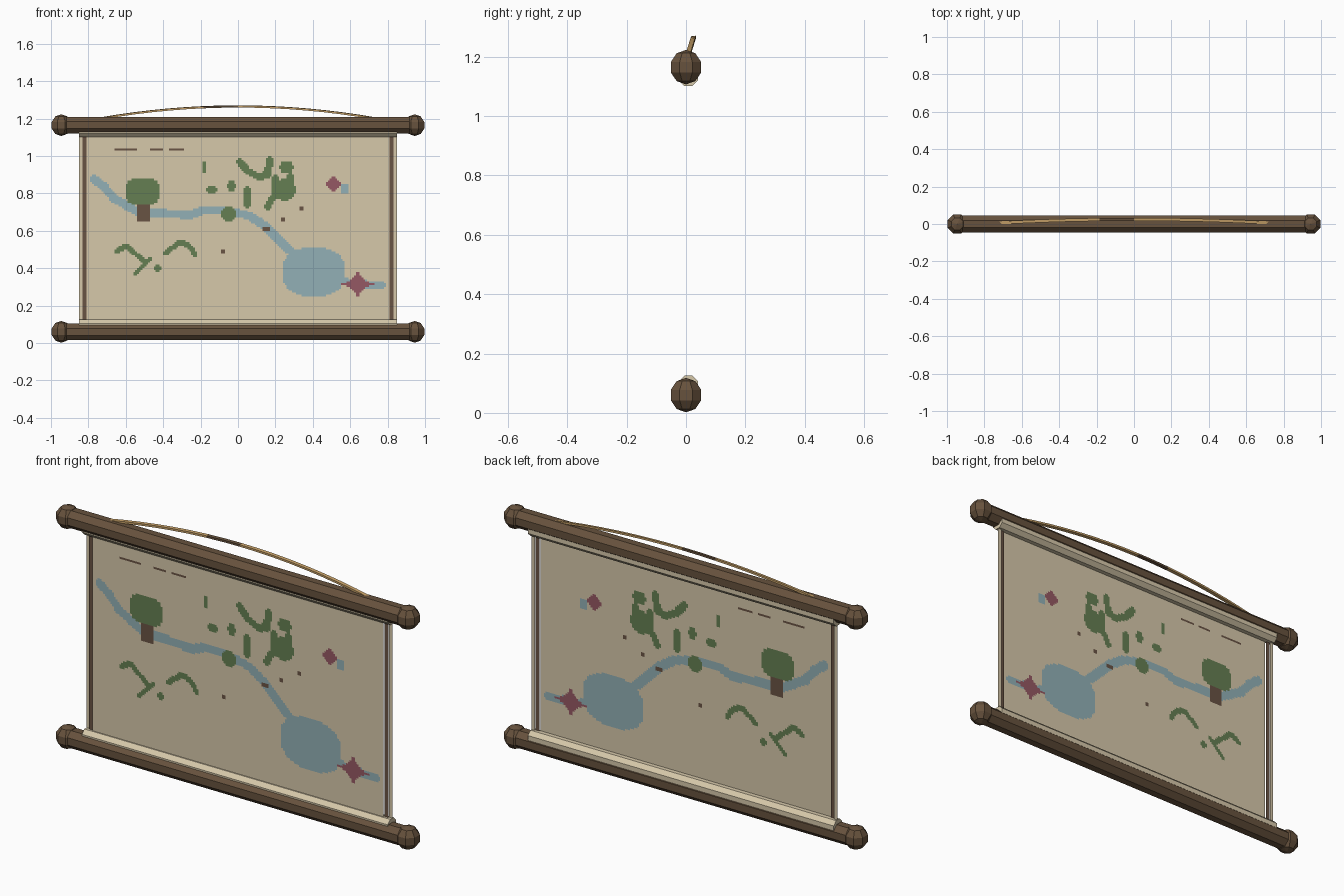
import bpy, bmesh, math
from mathutils import Matrix, Vector

cube = bpy.data.objects.get("Cube")
if cube:
    bpy.data.objects.remove(cube, do_unlink=True)


def material(name, *rgb):
    linear = [((c / 255 + 0.055) / 1.055) ** 2.4 for c in rgb] + [1]
    m = bpy.data.materials.new(name)
    m.use_nodes = True
    m.diffuse_color = linear
    m.node_tree.nodes["Principled BSDF"].inputs["Base Color"].default_value = linear
    return m


wood = material("dark wood", 103, 82, 61)
paper = material("parchment", 214, 200, 170)
green = material("faded green", 101, 127, 82)
blue = material("faded blue", 146, 176, 182)
red = material("faded red", 149, 88, 99)
ink = material("brown ink", 105, 83, 68)
cord = material("tan cord", 200, 162, 105)


def add_object(name, bm, *mats):
    mesh = bpy.data.meshes.new(name)
    bm.to_mesh(mesh)
    bm.free()
    for m in mats:
        mesh.materials.append(m)
    ob = bpy.data.objects.new(name, mesh)
    bpy.context.collection.objects.link(ob)
    return ob


def bar(name, radius, half, y, z, mat):
    # Eight-sided bar along x with a flat side facing front
    bm = bmesh.new()
    turn = Matrix.Rotation(math.pi / 2, 4, 'Y') @ Matrix.Rotation(math.pi / 8, 4, 'Z')
    bmesh.ops.create_cone(bm, cap_ends=True, segments=8, radius1=radius, radius2=radius,
                          depth=2 * half, matrix=Matrix.Translation((0, y, z)) @ turn)
    add_object(name, bm, mat)


def knob(name, x, z):
    bm = bmesh.new()
    turn = Matrix.Rotation(math.pi / 8, 4, 'Z')
    bmesh.ops.create_uvsphere(bm, u_segments=8, v_segments=5, radius=0.058,
                              matrix=Matrix.Translation((x, 0, z)) @ turn)
    add_object(name, bm, wood)


# Rods, end knobs and the paper rolled beside each rod
for level, z, roll_z in (("bottom", 0.06, 0.092), ("top", 1.165, 1.135)):
    bar(level + "_rod", 0.048, 0.93, 0, z, wood)
    bar(level + "_paper_roll", 0.036, 0.85, 0.008, roll_z, paper)
    for side, x in (("left", 0.945), ("right", -0.945)):
        knob(f"{level}_{side}_knob", x, z)


# Painted shapes on the sheet
def near_path(p, path, width):
    for a, b in zip(path, path[1:]):
        a, b = Vector(a), Vector(b)
        t = max(0, min(1, (p - a).dot(b - a) / (b - a).length_squared))
        if (p - a - (b - a) * t).length < width:
            return True
    return False


def in_oval(p, x, z, rx, rz, power=2):
    return abs((p.x - x) / rx) ** power + abs((p.y - z) / rz) ** power < 1


def in_box(p, x0, x1, z0, z1):
    return x0 < p.x < x1 and z0 < p.y < z1


river = [(-.77, .875), (-.72, .84), (-.66, .77), (-.53, .70), (-.25, .685), (-.19, .71),
         (-.06, .71), (.06, .68), (.14, .63), (.26, .51), (.34, .45)]
outflow = [(.5, .35), (.6, .32), (.77, .31)]
hills = [[(-.65, .49), (-.60, .52), (-.49, .43), (-.55, .37)], [(-.49, .43), (-.47, .45)],
         [(-.39, .48), (-.31, .54), (-.26, .52), (-.23, .475)]]
woods = [[(.01, .97), (.05, .92), (.11, .89), (.16, .90), (.17, .98)],
         [(.05, .82), (.05, .74)], [(.20, .88), (.20, .79)], [(.16, .73), (.18, .77)]]
bushes = [(-.18, .94, .014, .03), (-.14, .82, .028, .022), (-.035, .84, .022, .032),
          (-.05, .69, .042, .042), (.26, .94, .038, .035), (.25, .82, .06, .06),
          (.28, .87, .022, .04), (-.43, .40, .018, .018)]
dashes = [(-.66, -.54), (-.47, -.40), (-.37, -.29)]
specks = [(.15, .61, .02), (.24, .66, .015), (.34, .72, .012), (.08, .64, .008), (-.08, .49, .012)]


def paint(p):
    if in_box(p, -.54, -.475, .65, .745) or any(in_box(p, a, b, 1.03, 1.04) for a, b in dashes):
        return 4
    if any(in_box(p, x - r, x + r, z - r / 2, z + r / 2) for x, z, r in specks):
        return 4
    if in_oval(p, .64, .315, .095, .085, 0.65) or in_oval(p, .51, .85, .045, .04, 1):
        return 3
    if in_oval(p, -.51, .81, .095, .075, 2.6) or any(in_oval(p, *b) for b in bushes):
        return 1
    if any(near_path(p, h, .014) for h in hills) or any(near_path(p, w, .02) for w in woods):
        return 1
    if near_path(p, river, .023) or near_path(p, outflow, .02):
        return 2
    if in_oval(p, .405, .38, .17, .13, 2.4) or in_box(p, .55, .595, .805, .855):
        return 2
    return 0


# Hanging sheet, a fine grid coloured by the painted shapes
bm = bmesh.new()
bmesh.ops.create_grid(bm, x_segments=162, y_segments=102, size=1,
                      matrix=Matrix.Translation((0, 0, 0.61)) @
                      Matrix.Rotation(math.pi / 2, 4, 'X') @ Matrix.Diagonal((0.81, 0.51, 1, 1)))
for f in bm.faces:
    c = f.calc_center_median()
    f.material_index = paint(Vector((c.x, c.z)))
add_object("painted_sheet", bm, paper, green, blue, red, ink)


# Side borders stepping back from the sheet
def strip(name, x0, x1, y, mat):
    bm = bmesh.new()
    corners = [(x0, 0.1), (x1, 0.1), (x1, 1.12), (x0, 1.12)]
    bm.faces.new([bm.verts.new((x, y, z)) for x, z in corners])
    add_object(name, bm, mat)


for side, s in (("left", 1), ("right", -1)):
    strip(side + "_dark_border", s * 0.81, s * 0.832, 0.006, ink)
    strip(side + "_paper_edge", s * 0.83, s * 0.85, 0.012, paper)

# Hanging cord, arched and leaning back, with a dark binding near the middle
bm = bmesh.new()
rings = []
steps = 16
for i in range(steps + 1):
    t = 2 * i / steps - 1
    x, y, z = 0.74 * t, 0.025 - 0.02 * t * t, 1.265 - 0.065 * t * t
    rings.append([bm.verts.new((x, y + dy, z + dz)) for dy, dz in
                  ((-0.008, -0.006), (0.008, -0.004), (0.008, 0.006), (-0.008, 0.004))])
for a, b in zip(rings, rings[1:]):
    for k in range(4):
        j = (k + 1) % 4
        f = bm.faces.new((a[k], a[j], b[j], b[k]))
        f.material_index = int(-0.19 < f.calc_center_median().x < -0.04)
bm.faces.new(rings[0])
bm.faces.new(rings[-1])
bmesh.ops.recalc_face_normals(bm, faces=bm.faces)
add_object("hanging_cord", bm, cord, wood)
